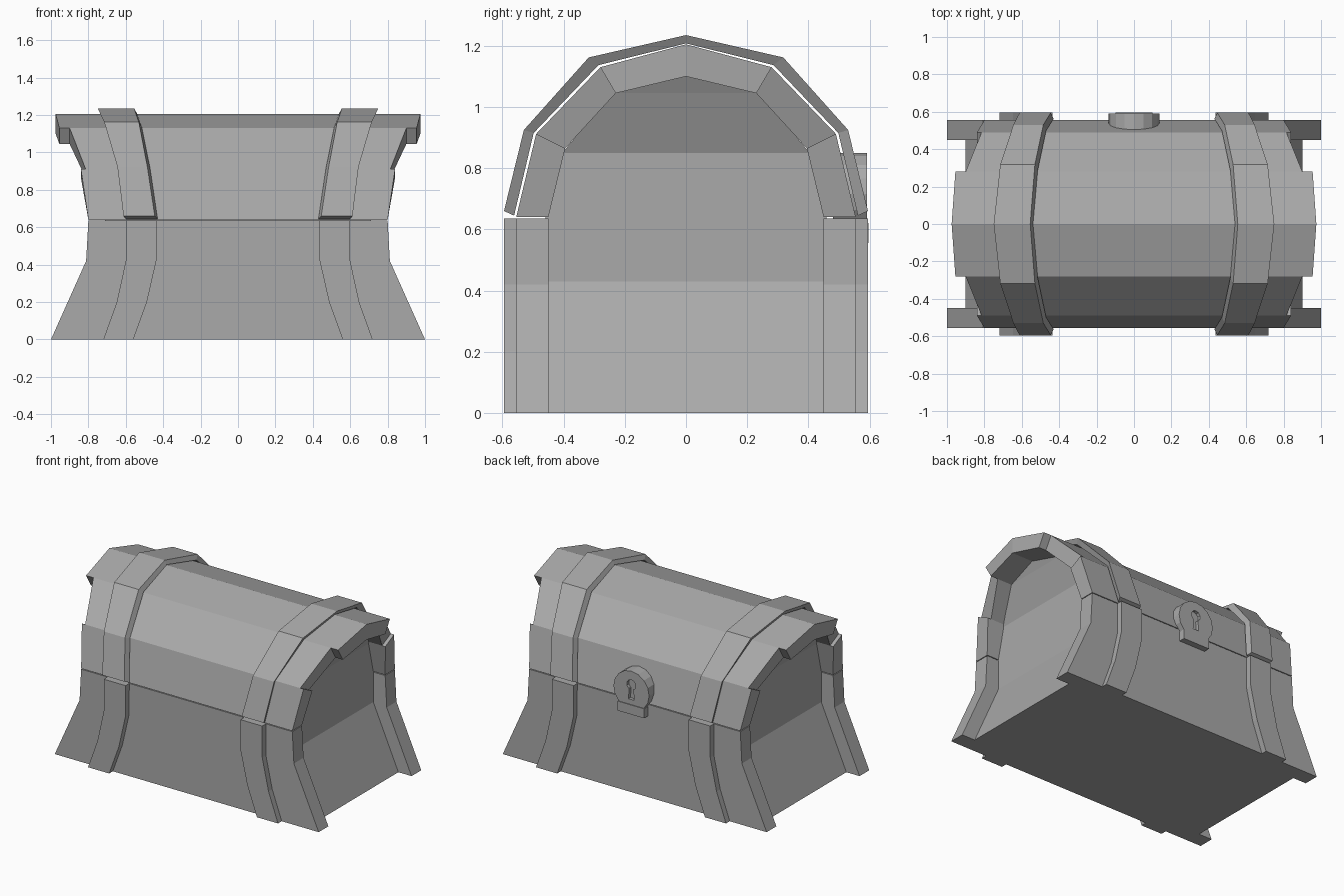
import bpy, bmesh, math
from mathutils import Matrix

cube = bpy.data.objects.get("Cube")
if cube:
    bpy.data.objects.remove(cube, do_unlink=True)

grey = bpy.data.materials.new("plain grey")
grey.use_nodes = True
GREY = (0.4, 0.4, 0.4, 1)
grey.diffuse_color = GREY
grey.node_tree.nodes["Principled BSDF"].inputs["Base Color"].default_value = GREY


def finish(name, bm):
    bmesh.ops.recalc_face_normals(bm, faces=bm.faces)
    mesh = bpy.data.meshes.new(name)
    bm.to_mesh(mesh)
    bm.free()
    mesh.materials.append(grey)
    obj = bpy.data.objects.new(name, mesh)
    bpy.context.collection.objects.link(obj)
    return obj


def loft(bm, rings):
    """Skin four-cornered cross-sections and cap both ends."""
    rows = [[bm.verts.new(p) for p in ring] for ring in rings]
    for a, b in zip(rows, rows[1:]):
        for i in range(4):
            j = (i + 1) % 4
            bm.faces.new((a[i], a[j], b[j], b[i]))
    bm.faces.new(rows[0])
    bm.faces.new(rows[-1])


def rect(x0, x1, y0, y1, z):
    return [(x0, y0, z), (x1, y0, z), (x1, y1, z), (x0, y1, z)]


# Arch points (y, z) from the lid's lower edge to its ridge
OUTER = [(.555, .64), (.49, .912), (.28, 1.13), (0, 1.205)]
INNER = [(.45, .64), (.395, .865), (.23, 1.045), (0, 1.10)]
STRAP_TOP = [(.595, .66), (.53, .925), (.318, 1.162), (0, 1.235)]
STRAP_BOTTOM = [(.562, .645), (.498, .915), (.286, 1.137), (0, 1.208)]

# Recessed core: bottom, hollowed ends and underside of the lid
bm = bmesh.new()
core = [(0, .9, .46), (.43, .71, .46), (.64, .71, .46),
        (.85, .71, .405), (1.045, .79, .24), (1.105, .82, .01)]
loft(bm, [rect(-x, x, -y, y, z) for z, x, y in core])
finish("chest_core", bm)

for side, s in (("front", -1), ("back", 1)):
    # Flared base wall
    bm = bmesh.new()
    loft(bm, [rect(-x, x, s * .45, s * .555, z)
              for z, x in ((0, 1), (.42, .812), (.635, .80))])
    finish(side + "_base_wall", bm)

    # Lid planks, each with its own flared ends
    ends = [(.80, .84), (.815, .90), (.955, .975)]
    for i, (low, high) in enumerate(ends):
        bm = bmesh.new()
        rings = []
        for k, x in ((i, low), (i + 1, high)):
            (yo, zo), (yi, zi) = OUTER[k], INNER[k]
            rings.append([(-x, s * yo, zo), (x, s * yo, zo),
                          (x, s * yi, zi), (-x, s * yi, zi)])
        loft(bm, rings)
        finish(f"{side}_lid_plank_{i + 1}", bm)

    # Base straps
    for hand, m in (("left", 1), ("right", -1)):
        bm = bmesh.new()
        loft(bm, [rect(m * a, m * b, s * .54, s * .595, z) for z, a, b in
                  ((0, .56, .72), (.2, .487, .648), (.42, .437, .60), (.635, .435, .60))])
        finish(f"{side}_{hand}_base_strap", bm)

# Lid straps running over the arch
strap_x = [(.445, .612), (.485, .645), (.53, .715), (.555, .75)]
for hand, m in (("left", 1), ("right", -1)):
    bm = bmesh.new()
    rings = []
    for s, order in ((1, (0, 1, 2, 3)), (-1, (2, 1, 0))):
        for k in order:
            a, b = strap_x[k]
            (yt, zt), (yb, zb) = STRAP_TOP[k], STRAP_BOTTOM[k]
            rings.append([(m * a, s * yt, zt), (m * b, s * yt, zt),
                          (m * (b - .015), s * yb, zb), (m * (a - .015), s * yb, zb)])
    loft(bm, rings)
    finish(hand + "_lid_strap", bm)


def disc(name, radius, y0, y1, z, sides):
    bm = bmesh.new()
    place = Matrix.Translation((0, (y0 + y1) / 2, z)) @ Matrix.Rotation(math.pi / 2, 4, 'X')
    bmesh.ops.create_cone(bm, cap_ends=True, segments=sides, radius1=radius,
                          radius2=radius, depth=y1 - y0, matrix=place)
    return finish(name, bm)


# Lock: round plate, tab below, and a sunk keyhole
lock = disc("lock_plate", .135, .48, .592, .715, 16)
bm = bmesh.new()
loft(bm, [rect(-.1, .1, .53, .597, z) for z in (.555, .62)])
finish("lock_tab", bm)

hole = disc("keyhole_round_cutter", .035, .57, .65, .755, 10)
bm = bmesh.new()
loft(bm, [rect(-w, w, .57, .65, z) for z, w in ((.655, .022), (.75, .014))])
slot = finish("keyhole_slot_cutter", bm)
bpy.context.view_layer.objects.active = lock
for cutter in (hole, slot):
    cut = lock.modifiers.new("keyhole", 'BOOLEAN')
    cut.operation = 'DIFFERENCE'
    cut.solver = 'EXACT'
    cut.object = cutter
    bpy.ops.object.modifier_apply(modifier=cut.name)
    bpy.data.objects.remove(cutter, do_unlink=True)
